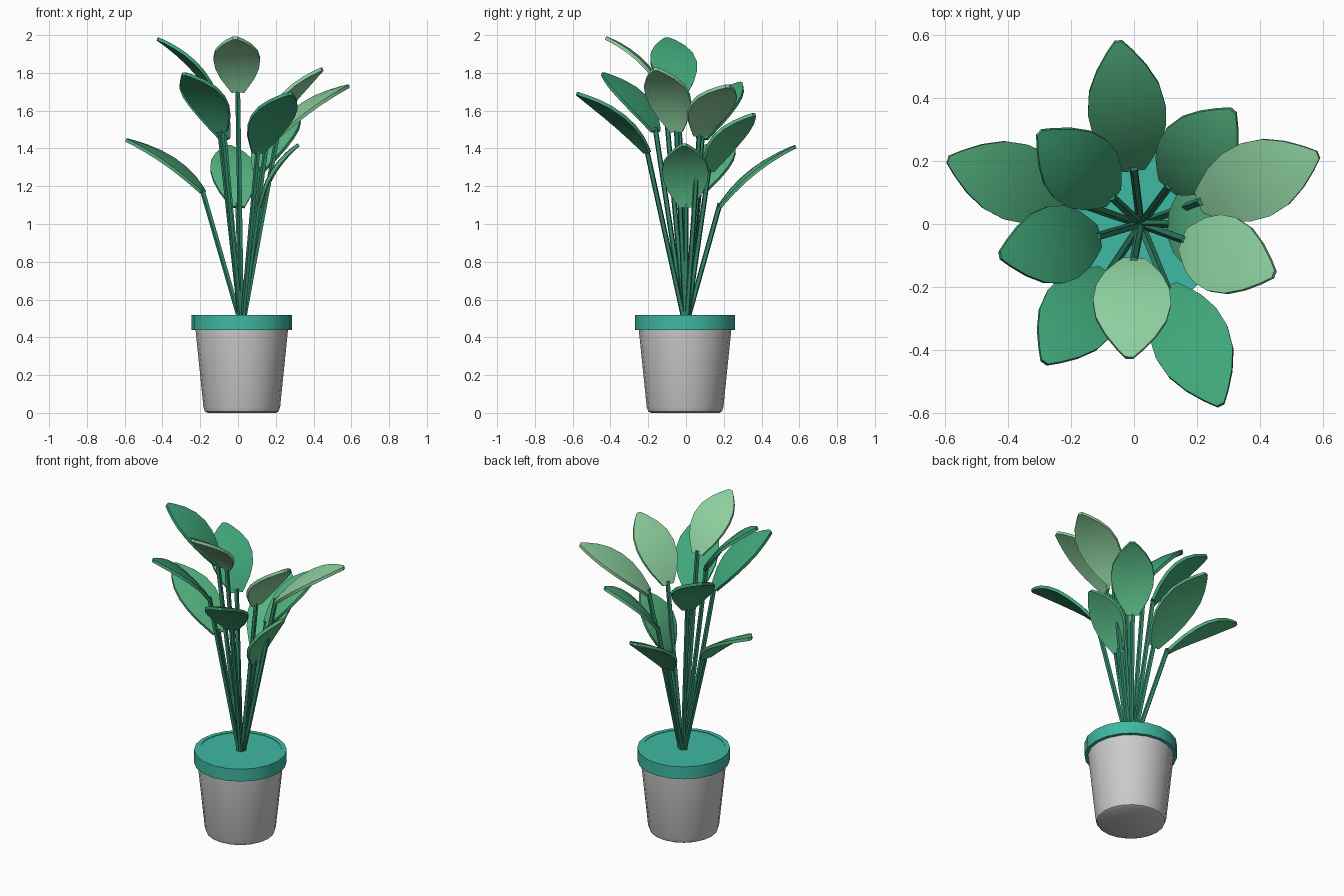
import bpy, bmesh, math
from mathutils import Vector

if "Cube" in bpy.data.objects:
    bpy.data.objects.remove(bpy.data.objects["Cube"])

CX, CY = 0.02, -0.005


def material(name, rgb):
    m = bpy.data.materials.new(name)
    m.diffuse_color = (*rgb, 1)
    m.use_nodes = True
    m.node_tree.nodes["Principled BSDF"].inputs["Base Color"].default_value = m.diffuse_color
    return m


teal = material("teal", (0.05, 0.48, 0.36))
stem_green = material("stem_green", (0.03, 0.25, 0.14))
greens = {
    "mid": material("leaf_mid", (0.05, 0.38, 0.19)),
    "fresh": material("leaf_fresh", (0.09, 0.46, 0.22)),
    "light": material("leaf_light", (0.27, 0.64, 0.35)),
}


def make(name, verts, faces, mat=None, angle=40):
    me = bpy.data.meshes.new(name)
    me.from_pydata(verts, [], faces)
    bm = bmesh.new()
    bm.from_mesh(me)
    bmesh.ops.recalc_face_normals(bm, faces=bm.faces)
    bm.to_mesh(me)
    bm.free()
    ob = bpy.data.objects.new(name, me)
    bpy.context.collection.objects.link(ob)
    if mat:
        me.materials.append(mat)
    bpy.ops.object.select_all(action='DESELECT')
    ob.select_set(True)
    bpy.context.view_layer.objects.active = ob
    bpy.ops.object.shade_smooth_by_angle(angle=math.radians(angle))
    return ob


def lathe(name, profile, n, mat=None, closed=False):
    """Revolve (radius, z) points; caps the ends, or joins them when closed."""
    verts = [(CX + r * math.cos(2 * math.pi * i / n), CY + r * math.sin(2 * math.pi * i / n), z)
             for r, z in profile for i in range(n)]
    k = len(profile)
    faces = []
    for j in range(k if closed else k - 1):
        a, b = j * n, ((j + 1) % k) * n
        faces += [(a + i, a + (i + 1) % n, b + (i + 1) % n, b + i) for i in range(n)]
    if not closed:
        faces += [tuple(range(n)), tuple(range((k - 1) * n, k * n))]
    return make(name, verts, faces, mat)


# Pot, rim and soil
lathe("pot_body", [(0.18, 0), (0.195, 0.008), (0.203, 0.03), (0.246, 0.45), (0.246, 0.51)], 20)
lathe("pot_rim", [(0.243, 0.44), (0.265, 0.44), (0.265, 0.518), (0.238, 0.518)], 20, teal, True)
lathe("soil", [(0.235, 0.48), (0.24, 0.515)], 20, teal)

# Leaf outline: (position along leaf, half width)
OUTLINE = [(0, 0.035), (0.07, 0.055), (0.2, 0.09), (0.36, 0.116), (0.52, 0.124),
           (0.68, 0.112), (0.82, 0.08), (0.93, 0.042), (1, 0.012)]


def leaf(name, base, tip, mat):
    base, tip = Vector(base), Vector(tip)
    chord = tip - base
    side = chord.cross(Vector((0, 0, 1))).normalized()
    up = side.cross(chord).normalized()
    verts, faces = [], []
    for t, w in OUTLINE:
        c = base + chord * t + up * (0.17 * t * (1 - t))
        verts += [c - side * w - up * w * 0.06, c, c + side * w - up * w * 0.06]
    for r in range(len(OUTLINE) - 1):
        for k in range(2):
            a = r * 3 + k
            faces.append((a, a + 1, a + 4, a + 3))
    ob = make(name, verts, faces, mat)
    s = ob.modifiers.new("thickness", 'SOLIDIFY')
    s.thickness, s.offset = 0.018, 0
    bpy.ops.object.modifier_apply(modifier="thickness")
    bpy.ops.object.shade_smooth_by_angle(angle=math.radians(40))


def stem(name, end):
    end = Vector(end)
    start = Vector((CX, 0, 0.5)) + Vector((end.x, end.y, 0)) * 0.06
    axis = (end - start).normalized()
    u = axis.cross(Vector((0, 1, 0))).normalized()
    v = axis.cross(u)
    verts = []
    for p in (start, end + axis * 0.02):
        for i in range(5):
            a = 2 * math.pi * i / 5
            verts.append(p + (u * math.cos(a) + v * math.sin(a)) * 0.014)
    faces = [(i, (i + 1) % 5, 5 + (i + 1) % 5, 5 + i) for i in range(5)]
    make(name, verts, faces + [tuple(range(5)), tuple(range(5, 10))], stem_green, 20)


# Leaves: base, tip, colour
LEAVES = [
    ((0.00, 0.175, 1.09), (-0.05, 0.58, 1.41), "fresh"),
    ((0.11, 0.12, 1.28), (0.315, 0.36, 1.58), "fresh"),
    ((0.21, 0.07, 1.47), (0.585, 0.22, 1.73), "light"),
    ((0.16, -0.05, 1.49), (0.445, -0.16, 1.82), "light"),
    ((0.00, -0.115, 1.70), (-0.015, -0.425, 1.985), "light"),
    ((0.105, -0.205, 1.38), (0.275, -0.575, 1.69), "mid"),
    ((-0.085, -0.16, 1.49), (-0.285, -0.44, 1.795), "mid"),
    ((-0.115, -0.04, 1.67), (-0.425, -0.10, 1.98), "mid"),
    ((-0.185, 0.07, 1.17), (-0.59, 0.205, 1.445), "fresh"),
    ((-0.07, 0.085, 1.45), (-0.30, 0.29, 1.745), "mid"),
    ((0.115, 0.00, 1.09), (0.32, -0.01, 1.42), "fresh"),
]
for i, (b, t, c) in enumerate(LEAVES, 1):
    stem(f"stem_{i}", b)
    leaf(f"leaf_{i}", b, t, greens[c])
